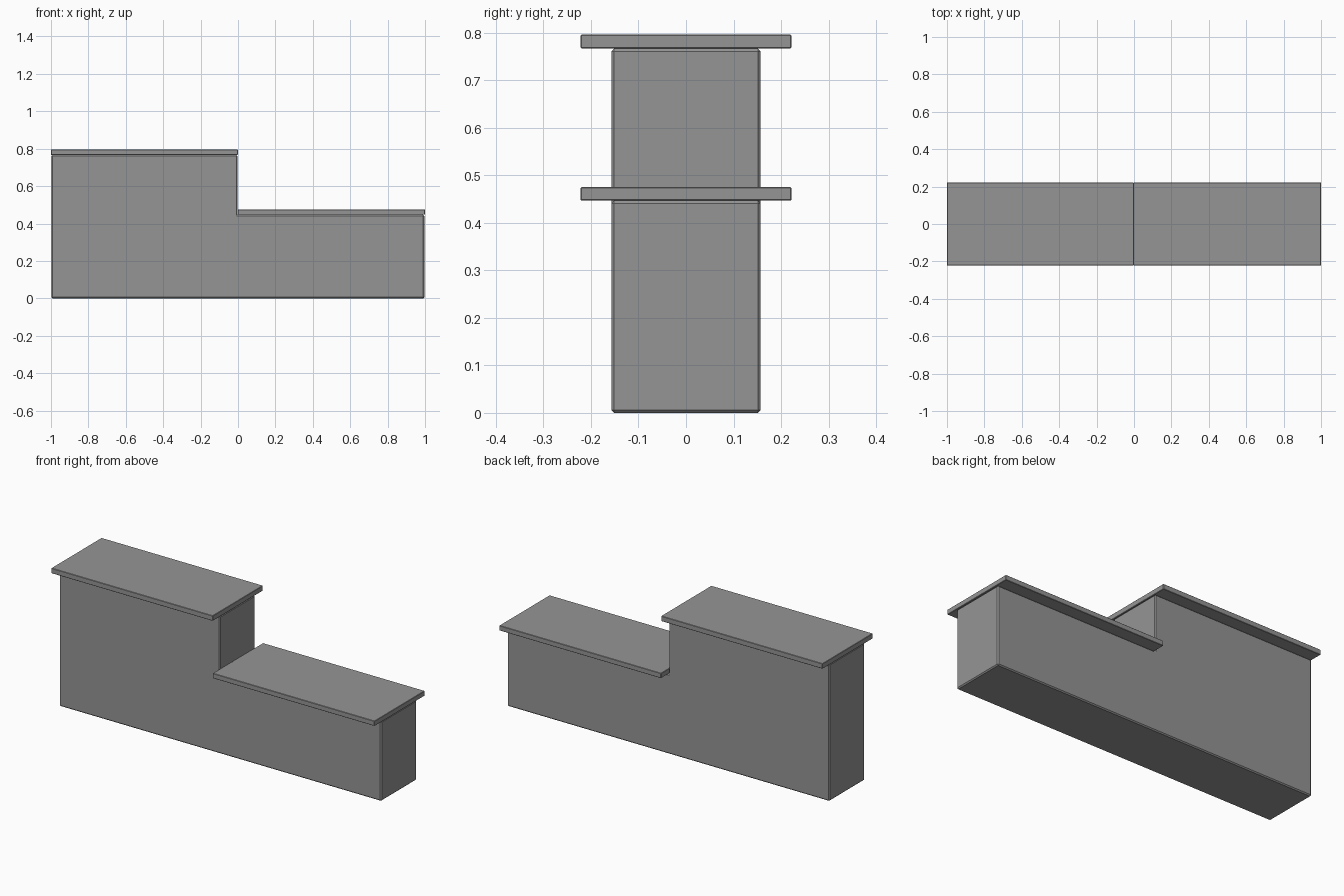
import bpy
import bmesh

if "Cube" in bpy.data.objects:
    bpy.data.objects.remove(bpy.data.objects["Cube"], do_unlink=True)

GREY = (0.3, 0.3, 0.3, 1.0)
grey = bpy.data.materials.new("plain_grey")
grey.use_nodes = True
grey.diffuse_color = GREY
grey.node_tree.nodes["Principled BSDF"].inputs["Base Color"].default_value = GREY


def extruded(name, profile, half_depth, bevel):
    """Extrude an x-z outline along y and chamfer its edges."""
    bm = bmesh.new()
    front = bm.faces.new([bm.verts.new((x, -half_depth, z)) for x, z in profile])
    ext = bmesh.ops.extrude_face_region(bm, geom=[front], use_keep_orig=True)
    moved = [v for v in ext["geom"] if isinstance(v, bmesh.types.BMVert)]
    bmesh.ops.translate(bm, verts=moved, vec=(0, 2 * half_depth, 0))
    bmesh.ops.recalc_face_normals(bm, faces=bm.faces)
    mesh = bpy.data.meshes.new(name)
    bm.to_mesh(mesh)
    bm.free()
    mesh.materials.append(grey)
    obj = bpy.data.objects.new(name, mesh)
    bpy.context.collection.objects.link(obj)
    mod = obj.modifiers.new("chamfer", "BEVEL")
    mod.width = bevel
    mod.segments = 1
    mod.limit_method = "ANGLE"
    return obj


def slab(name, x0, x1, z0, z1):
    return extruded(name, [(x0, z0), (x1, z0), (x1, z1), (x0, z1)], 0.222, 0.002)


# Stepped wall body
LOW, HIGH = 0.447, 0.767
extruded("stepped_wall",
         [(-0.997, 0), (0.996, 0), (0.996, LOW), (-0.003, LOW),
          (-0.003, HIGH), (-0.997, HIGH)], 0.157, 0.006)

# Overhanging cap slabs
slab("high_cap", -1.0, -0.001, HIGH, 0.796)
slab("low_cap", -0.001, 1.0, LOW, 0.475)
